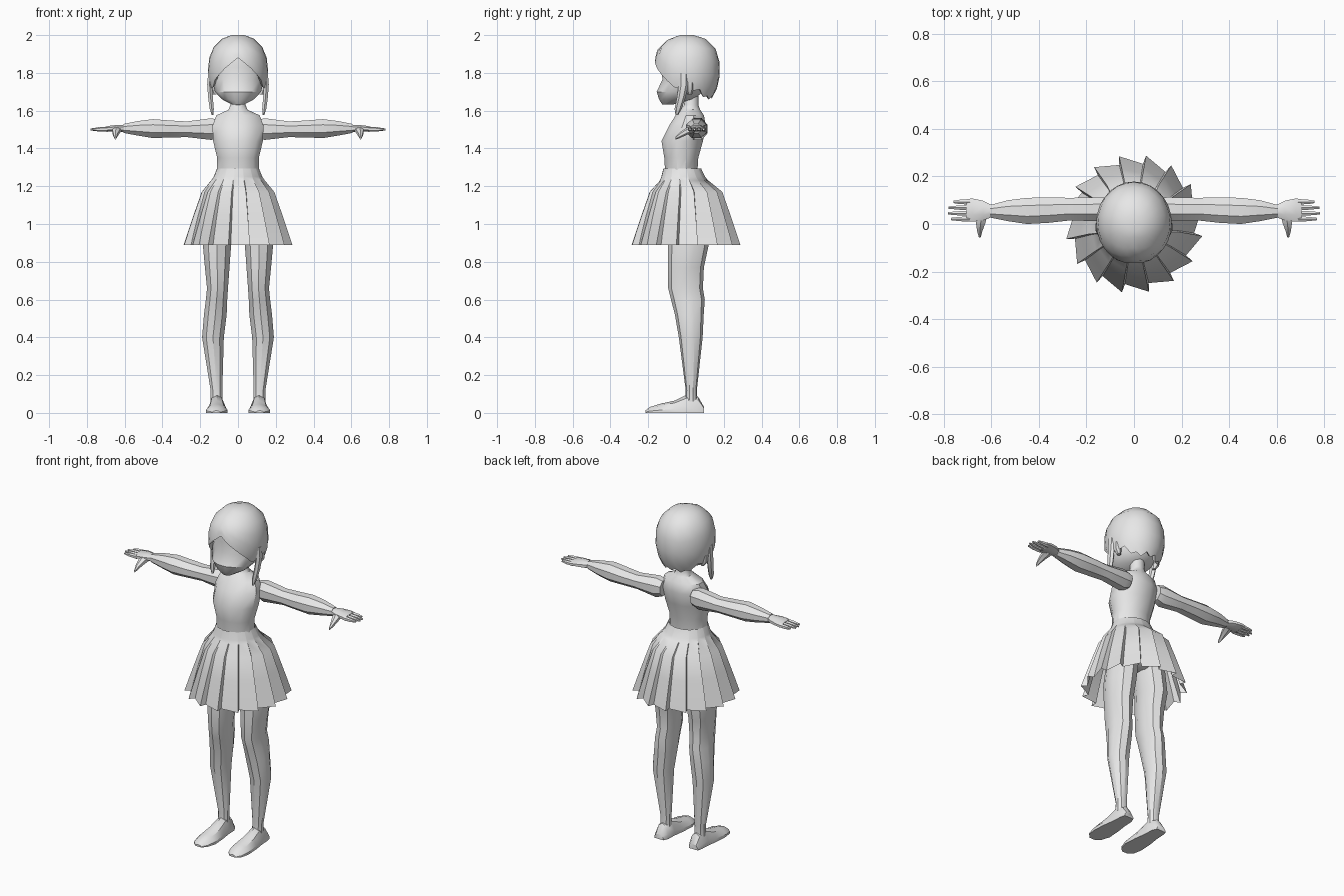
import bpy, bmesh, math

grey = bpy.data.materials.new("plain_grey")
grey.diffuse_color = (0.8, 0.8, 0.8, 1)


def finish(name, bm, mirror=False):
    bmesh.ops.recalc_face_normals(bm, faces=bm.faces)
    me = bpy.data.meshes.new(name)
    bm.to_mesh(me)
    bm.free()
    me.materials.append(grey)
    ob = bpy.data.objects.new(name, me)
    bpy.context.collection.objects.link(ob)
    if mirror:
        ob.modifiers.new("mirror", "MIRROR")
    return ob


def bridge(bm, rows):
    for a, b in zip(rows, rows[1:]):
        n = len(a)
        for i in range(n):
            bm.faces.new((a[i], a[(i + 1) % n], b[(i + 1) % n], b[i]))


def loft(name, axis, sections, n=8, mirror=False, floor=False):
    """Elliptical sections: position on axis, then min/max of the other two axes."""
    bm = bmesh.new()
    rows = []
    for pos, u0, u1, v0, v1 in sections:
        row = []
        for i in range(n):
            a = 2 * math.pi * (i + 0.5) / n
            k = 1 / math.cos(math.pi / n)
            u = (u0 + u1) / 2 + (u1 - u0) / 2 * math.cos(a) * k
            v = (v0 + v1) / 2 + (v1 - v0) / 2 * math.sin(a) * k
            if floor:
                v = max(v, 0)
            co = [u, v]
            co.insert("xyz".index(axis), pos)
            row.append(bm.verts.new(co))
        rows.append(row)
    bridge(bm, rows)
    bm.faces.new(rows[0])
    bm.faces.new(rows[-1])
    return finish(name, bm, mirror)


def lerp(points, x):
    for (x0, y0), (x1, y1) in zip(points, points[1:]):
        if x <= x1:
            return y0 + (y1 - y0) * max(0, x - x0) / (x1 - x0)
    return points[-1][1]


# Torso with neck
loft("torso", "z", [
    (1.27, -.11, .11, -.11, .06), (1.35, -.11, .11, -.115, .065),
    (1.44, -.132, .132, -.13, .09), (1.52, -.135, .135, -.09, .105),
    (1.575, -.115, .115, -.055, .095), (1.605, -.05, .05, -.03, .075),
    (1.63, -.04, .04, -.01, .065), (1.72, -.04, .04, -.01, .065)], 12)

# Hips hidden by the skirt
loft("hips", "z", [
    (1.0, -.05, .05, -.05, .07), (1.03, -.15, .15, -.09, .11),
    (1.13, -.16, .16, -.1, .11), (1.27, -.11, .11, -.11, .06)], 12)

# Legs and feet
loft("leg", "z", [
    (.06, .082, .145, -.005, .06), (.12, .083, .145, 0, .056),
    (.4, .075, .19, -.035, .085), (.52, .06, .18, -.055, .09),
    (.6, .057, .17, -.075, .095), (.66, .053, .164, -.09, .085),
    (.77, .045, .175, -.09, .09), (.88, .037, .185, -.09, .113),
    (1.06, .01, .165, -.085, .11)], 10, True)
loft("foot", "y", [
    (.095, .085, .145, -.03, .03), (.065, .072, .152, -.08, .08),
    (.01, .07, .155, -.095, .095), (-.06, .06, .165, -.062, .062),
    (-.14, .055, .17, -.045, .045), (-.19, .07, .16, -.03, .03),
    (-.215, .095, .135, -.012, .012)], 10, True, floor=True)

# Arms, palms, fingers and thumbs
loft("arm", "x", [
    (.1, .02, .105, 1.46, 1.55), (.14, .012, .113, 1.445, 1.56),
    (.27, .015, .11, 1.46, 1.543), (.36, .005, .112, 1.458, 1.548),
    (.45, 0, .11, 1.455, 1.555), (.53, .012, .1, 1.468, 1.545),
    (.605, .027, .08, 1.482, 1.53)], 8, True)
loft("palm", "x", [
    (.595, .03, .077, 1.488, 1.525), (.635, .015, .098, 1.488, 1.525),
    (.68, .01, .107, 1.49, 1.52), (.705, .012, .105, 1.492, 1.514)], 8, True)
for i, (y, tip) in enumerate([(.021, .77), (.045, .782), (.069, .78), (.093, .76)]):
    loft("finger_%d" % (i + 1), "x", [
        (.69, y - .011, y + .011, 1.49, 1.513), (.735, y - .009, y + .009, 1.491, 1.511),
        (tip, y - .005, y + .005, 1.496, 1.505)], 6, True)
loft("thumb", "y", [
    (.045, .615, .665, 1.488, 1.518), (.005, .625, .665, 1.475, 1.508),
    (-.03, .638, .66, 1.458, 1.485), (-.056, .645, .653, 1.448, 1.46)], 6, True)

# Pleated skirt: each pleat runs inward clockwise from its raised edge
PLEATS = 16
bm = bmesh.new()
rows = []
for z, r, depth, cy in [(1.295, .112, 0, -.02), (1.25, .13, 0, -.015), (1.23, .145, .004, -.01),
                        (1.17, .195, .014, 0), (1.05, .238, .022, 0), (.95, .272, .03, 0), (.89, .292, .036, 0)]:
    row = []
    for k in range(PLEATS):
        for off, rr in ((1.5, r - depth), (22.5, r)):
            a = math.radians(-10 + 22.5 * (k - 1) + off)
            squash = .9 if z > 1.2 else 1
            row.append(bm.verts.new((rr * math.cos(a), cy + squash * rr * math.sin(a), z)))
    rows.append(row)
bridge(bm, rows)
finish("skirt", bm)

# Head with a jutting lower face
loft("head", "z", [
    (1.632, -.03, .03, -.125, -.07), (1.66, -.085, .085, -.143, .04),
    (1.70, -.122, .122, -.155, .09), (1.765, -.138, .138, -.125, .115),
    (1.83, -.14, .14, -.13, .13), (1.9, -.12, .12, -.12, .12),
    (1.95, -.06, .06, -.06, .06)], 16)

# Hair cap with a parted fringe and a jagged nape
hem = [(0, 1.88), (25, 1.825), (52, 1.76), (66, 1.72), (90, 1.715),
       (110, 1.7), (140, 1.655), (180, 1.665)]
profile = [(1.64, .66), (1.7, .87), (1.76, .98), (1.84, 1), (1.92, .9), (1.98, .56), (2.0, .2)]
bm = bmesh.new()
N = 28
rows = []
for t in (0, .06, .22, .42, .65, .85, 1, 1.1):
    row = []
    for i in range(N):
        deg = 360 * i / N
        phi = min(deg, 360 - deg)
        low = lerp(hem, phi)
        if phi > 100 and i % 2:
            low += .022
        z = 2 - (2 - low) * min(t, 1)
        s = lerp(profile, z)
        if t > 1:                      # turned-in rim
            s, z = s * .86, z + .02
        a = math.radians(deg)
        row.append(bm.verts.new((.16 * s * math.sin(a), .005 - .176 * s * math.cos(a), z)))
    rows.append(row)
bridge(bm, rows)
bm.faces.new(rows[0])
finish("hair", bm)

# Side locks and ears
loft("side_lock", "z", [
    (1.8, .135, .158, -.035, .01), (1.74, .138, .163, -.035, .01),
    (1.67, .133, .158, -.045, -.005), (1.61, .128, .15, -.058, -.025),
    (1.578, .13, .14, -.055, -.042)], 6, True)
loft("ear", "z", [
    (1.685, .115, .135, .01, .03), (1.71, .115, .153, .003, .038),
    (1.75, .115, .157, .003, .04)], 6, True)

# Smooth shading with crisp folds
for ob in bpy.context.scene.objects:
    ob.select_set(True)
    bpy.context.view_layer.objects.active = ob
bpy.ops.object.shade_smooth_by_angle(angle=math.radians(35))
